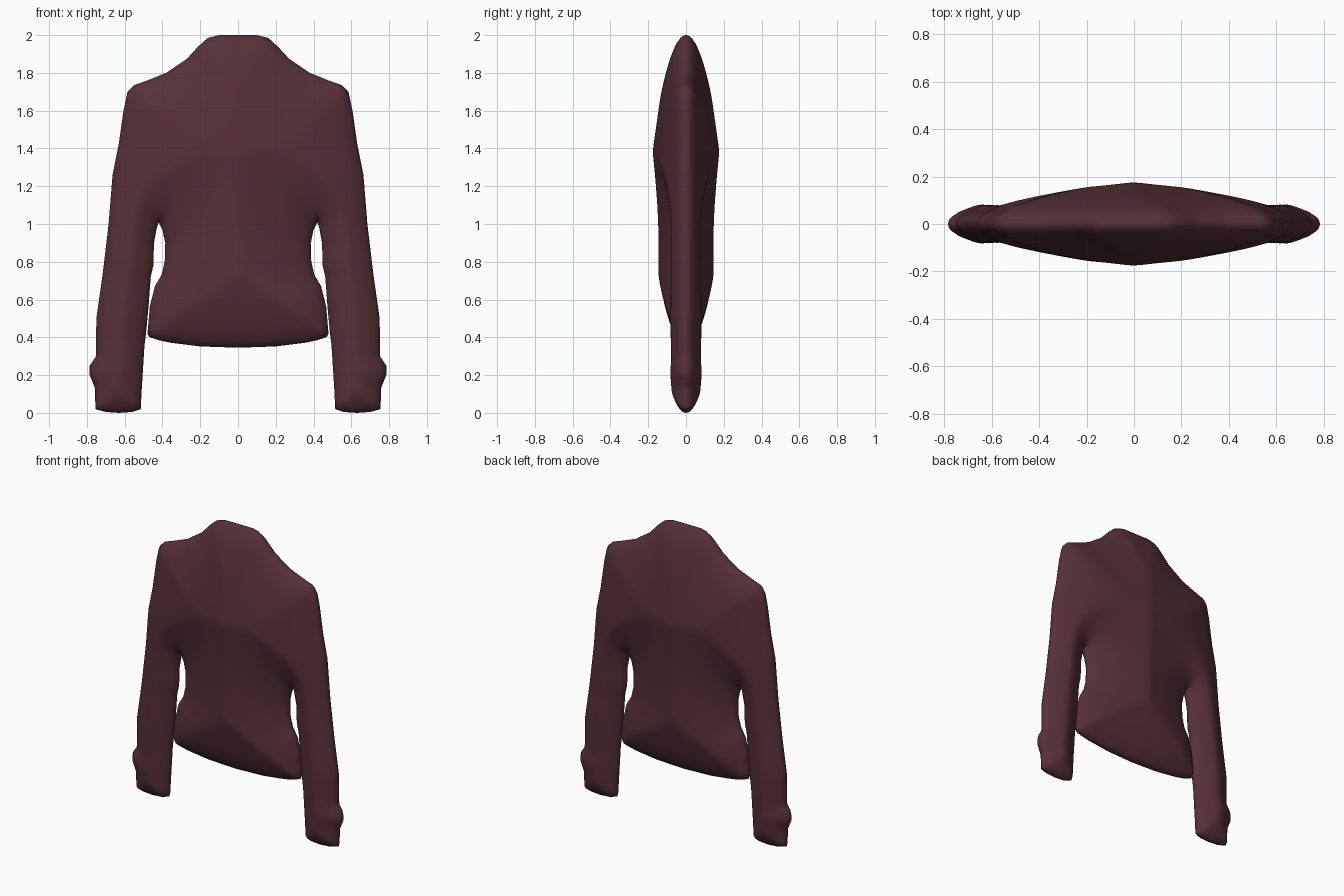
import bpy
import bmesh
import math
from mathutils import Vector
from mathutils.geometry import delaunay_2d_cdt

cube = bpy.data.objects.get("Cube")
if cube:
    bpy.data.objects.remove(cube, do_unlink=True)

PUFF = 0.238   # padding thickness per square root of distance to the seam
STEP = 0.02    # spacing of the surface mesh

# Half outline (x, z), from the collar down the sleeve to the hem
collar_and_shoulder = [(0, 2), (.1, 2), (.16, 1.985), (.21, 1.94), (.27, 1.875),
                       (.38, 1.8), (.48, 1.76), (.55, 1.735), (.585, 1.7)]
sleeve_outside = [(.606, 1.6), (.632, 1.42), (.664, 1.26), (.685, 1), (.717, .73),
                  (.75, .5), (.752, .3), (.785, .25), (.785, .2), (.757, .13)]
cuff = [(.755, .02), (.7, .005), (.63, 0), (.56, .005), (.515, .02), (.51, .12)]
sleeve_inside = [(.495, .36), (.487, .42), (.474, .56), (.462, .72), (.448, .78),
                 (.445, .9), (.43, .98), (.42, 1.01)]
waist_side = [(.4, .97), (.385, .9), (.388, .8), (.405, .73), (.44, .67),
              (.467, .56), (.479, .42)]
hem = [(.47, .402), (.42, .385), (.36, .372), (.2, .352), (0, .345)]

half = collar_and_shoulder + sleeve_outside + cuff + sleeve_inside + waist_side + hem
outline = half + [(-x, z) for x, z in reversed(half[1:-1])]
segments = list(zip(outline, outline[1:] + outline[:1]))


def seam_distance(px, pz):
    """Shortest distance from a point to the outline."""
    best = 9.0
    for (ax, az), (bx, bz) in segments:
        dx, dz = bx - ax, bz - az
        t = ((px - ax) * dx + (pz - az) * dz) / (dx * dx + dz * dz)
        t = min(1.0, max(0.0, t))
        ex, ez = px - ax - t * dx, pz - az - t * dz
        best = min(best, ex * ex + ez * ez)
    return math.sqrt(best)


def inside(px, pz):
    """Even-odd test against the outline."""
    hit = False
    for (ax, az), (bx, bz) in segments:
        if (az > pz) != (bz > pz) and px < ax + (pz - az) * (bx - ax) / (bz - az):
            hit = not hit
    return hit


# Seam points, with tight rings just inside so the edge rolls over roundly
border, rings = [], []
for a, b in segments:
    a, b = Vector(a), Vector(b)
    along = b - a
    inward = Vector((along.y, -along.x)).normalized()
    count = max(1, round(along.length / STEP))
    for i in range(count):
        p = a + along * (i / count)
        border.append(p)
        for depth in (0.002, 0.007, 0.016):
            q = p + inward * depth
            if inside(q.x, q.y) and seam_distance(q.x, q.y) > depth * 0.9:
                rings.append(q)

# Even grid over the panel
grid = []
for i in range(-40, 41):
    for j in range(101):
        x, z = i * STEP, j * STEP
        if inside(x, z) and seam_distance(x, z) > 0.026:
            grid.append(Vector((x, z)))

n = len(border)
edges = [(i, (i + 1) % n) for i in range(n)]
flat_verts, _, flat_faces, *_ = delaunay_2d_cdt(
    border + rings + grid, edges, [], 0, 1e-5)

# Puffed front and back panels sharing the seam
bm = bmesh.new()
front, back, soft = [], [], []
for p in flat_verts:
    d = seam_distance(p.x, p.y)
    if d < 1e-4:
        v = bm.verts.new((p.x, 0, p.y))
        front.append(v)
        back.append(v)
        continue
    y = PUFF * math.sqrt(d)
    front.append(bm.verts.new((p.x, -y, p.y)))
    back.append(bm.verts.new((p.x, y, p.y)))
    if d > 0.05:
        soft += [front[-1], back[-1]]

for face in flat_faces:
    cx = sum(flat_verts[i].x for i in face) / len(face)
    cz = sum(flat_verts[i].y for i in face) / len(face)
    if inside(cx, cz):
        bm.faces.new([front[i] for i in face])
        if any(front[i] is not back[i] for i in face):
            bm.faces.new([back[i] for i in reversed(face)])

# Soften the ridges in the cloth
for _ in range(3):
    bmesh.ops.smooth_vert(bm, verts=soft, factor=0.5, use_axis_y=True)
loose = [v for v in bm.verts if not v.link_faces]
bmesh.ops.delete(bm, geom=loose, context='VERTS')

mesh = bpy.data.meshes.new("jacket")
bm.to_mesh(mesh)
bm.free()
jacket = bpy.data.objects.new("jacket", mesh)
bpy.context.collection.objects.link(jacket)

# Dark wine cloth
cloth = bpy.data.materials.new("dark_wine_cloth")
cloth.use_nodes = True
colour = (0.092, 0.030, 0.038, 1)
cloth.diffuse_color = colour
cloth.node_tree.nodes["Principled BSDF"].inputs["Base Color"].default_value = colour
mesh.materials.append(cloth)

bpy.ops.object.select_all(action='DESELECT')
jacket.select_set(True)
bpy.context.view_layer.objects.active = jacket
bpy.ops.object.shade_smooth_by_angle(angle=math.radians(60))
